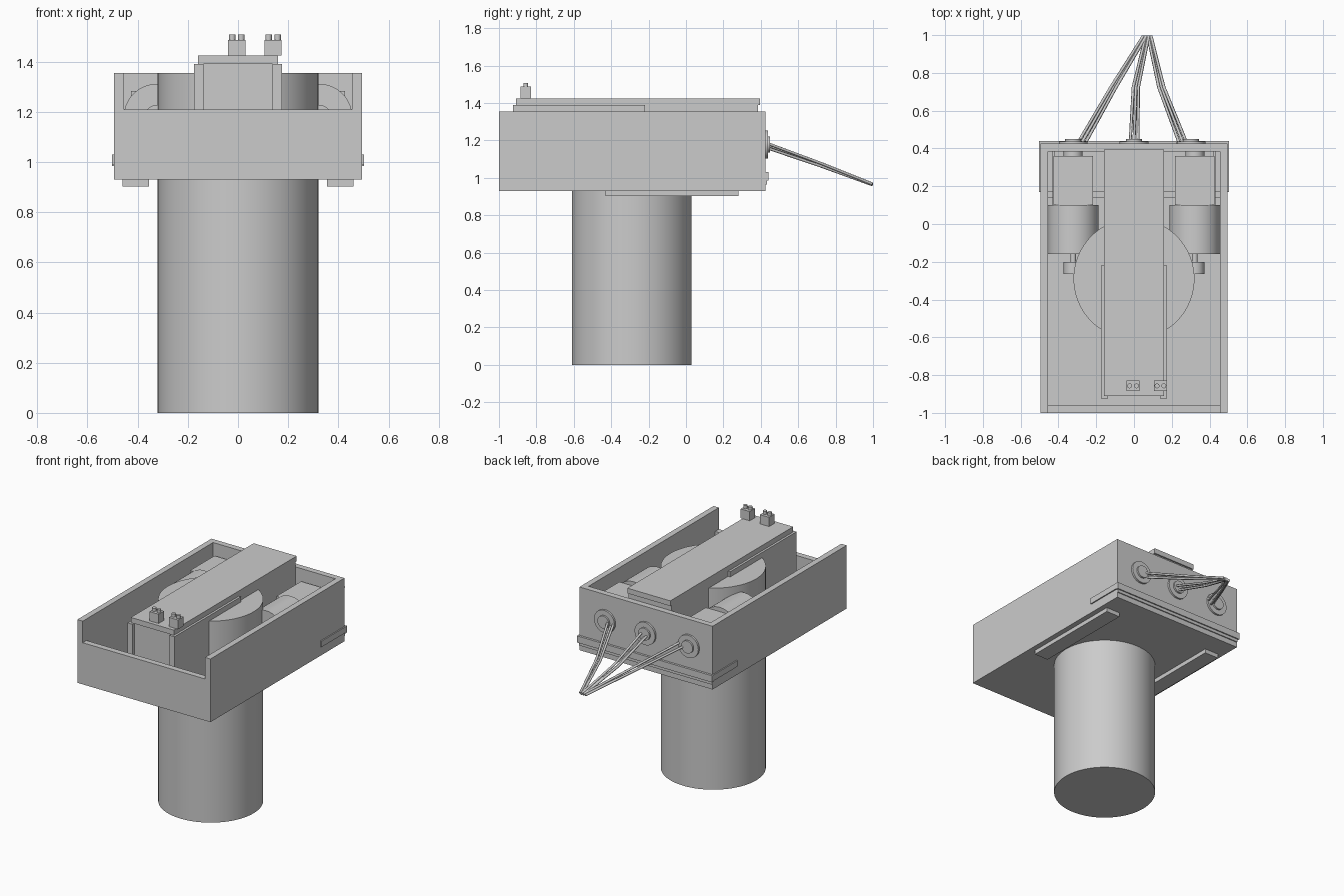
import bpy, math
from mathutils import Vector

cube = bpy.data.objects.get("Cube")
if cube:
    bpy.data.objects.remove(cube, do_unlink=True)

grey = bpy.data.materials.new("plain grey")
grey.use_nodes = True
grey.diffuse_color = (0.6, 0.6, 0.6, 1)
grey.node_tree.nodes["Principled BSDF"].inputs["Base Color"].default_value = (0.6, 0.6, 0.6, 1)


def box(name, x, y, z):
    """Box from (low, high) ranges on each axis."""
    bpy.ops.mesh.primitive_cube_add(size=1)
    o = bpy.context.object
    o.name = name
    o.data.materials.append(grey)
    for v in o.data.vertices:
        v.co = [(r[0] + r[1]) / 2 + c * (r[1] - r[0]) for r, c in zip((x, y, z), v.co)]
    return o


def rod(name, start, end, radius, sides=48):
    """Smooth-sided cylinder between two points."""
    a, b = Vector(start), Vector(end)
    bpy.ops.mesh.primitive_cylinder_add(vertices=sides, radius=radius,
                                        depth=(b - a).length, location=(a + b) / 2)
    o = bpy.context.object
    o.name = name
    o.rotation_euler = (b - a).to_track_quat("Z", "Y").to_euler()
    o.data.materials.append(grey)
    bpy.ops.object.shade_smooth_by_angle(angle=math.radians(35))
    return o


def wire(name, points, radius=0.008):
    curve = bpy.data.curves.new(name, "CURVE")
    curve.dimensions = "3D"
    curve.bevel_depth = radius
    curve.bevel_resolution = 1
    curve.use_fill_caps = True
    spline = curve.splines.new("POLY")
    spline.points.add(len(points) - 1)
    for p, co in zip(spline.points, points):
        p.co = (*co, 1)
    curve.materials.append(grey)
    bpy.context.collection.objects.link(bpy.data.objects.new(name, curve))


# Open tray with a lower front wall
W, IN = 0.495, 0.455
BASE, FLOOR, RIM = 0.93, 0.965, 1.355
BACK = 0.425
box("tray_floor", (-W, W), (-1, BACK), (BASE, FLOOR))
box("front_wall", (-IN, IN), (-1, -0.96), (FLOOR, 1.21))
box("back_wall", (-IN, IN), (0.385, BACK), (FLOOR, RIM))

# Large canister running down through the tray
rod("canister", (0, -0.29, 0), (0, -0.29, RIM), 0.32, 96)

# Central module with its cover
box("module_body", (-0.16, 0.16), (-0.9, 0.385), (FLOOR, 1.39))
box("module_cover", (-0.16, 0.16), (-0.91, 0.395), (1.39, 1.425))

AXIS_X, AXIS_Z = 0.322, 1.178
for side, s in (("left", 1), ("right", -1)):
    def span(a, b):
        return tuple(sorted((s * a, s * b)))

    # Tray sides and underside runners
    box(side + "_wall", span(IN, W), (-1, BACK), (FLOOR, RIM))
    box(side + "_runner", span(0.355, 0.46), (-0.43, 0.28), (0.902, BASE))
    box(side + "_trim", span(W, 0.503), (0.17, 0.44), (0.99, 1.03))
    box(side + "_module_bracket", span(0.138, 0.175), (-0.925, -0.22), (FLOOR, 1.39))

    # Motor, gearbox, shaft and pulley
    x = s * AXIS_X
    rod(side + "_motor", (x, -0.16, AXIS_Z), (x, 0.1, AXIS_Z), 0.134, 64)
    box(side + "_gearbox", span(AXIS_X - 0.105, AXIS_X + 0.105), (0.1, 0.36),
        (AXIS_Z - 0.105, AXIS_Z + 0.105))
    rod(side + "_shaft", (x, -0.2, AXIS_Z), (x, -0.16, AXIS_Z), 0.015, 20)
    rod(side + "_pulley", (x, -0.265, AXIS_Z), (x, -0.2, AXIS_Z), 0.05)
    rod(side + "_motor_coupling", (x, 0.36, AXIS_Z), (x, 0.385, AXIS_Z), 0.05)
    box(side + "_floor_rib", span(0.16, IN), (0.14, 0.175), (FLOOR, 0.985))
    box(side + "_motor_rail", span(0.42, 0.432), (0.1, 0.385), (FLOOR, 1.1))

# Band across the back
box("back_trim", (-0.503, 0.503), (BACK, 0.44), (0.985, 1.03))
box("back_lower_lip", (-W, W), (BACK, 0.432), (0.965, 0.985))

# Two terminals on top of the module
for i, x in enumerate((-0.005, 0.14)):
    box(f"terminal_{i + 1}", (x - 0.034, x + 0.034), (-0.885, -0.828), (1.425, 1.487))
    for d in (-0.018, 0.018):
        rod("terminal_pin", (x + d, -0.857, 1.487), (x + d, -0.857, 1.508), 0.013, 20)

# Cable glands and wires gathered to one point
for i, x in enumerate((-AXIS_X, 0, AXIS_X - 0.02)):
    rod(f"gland_flange_{i + 1}", (x, BACK, AXIS_Z), (x, 0.438, AXIS_Z), 0.076)
    rod(f"gland_collar_{i + 1}", (x, 0.438, AXIS_Z), (x, 0.45, AXIS_Z), 0.042)
    for dx, dz in ((-0.02, 0.0), (0.02, 0.01), (0.0, -0.015)):
        start = Vector((x * 0.85 + dx, 0.435, AXIS_Z - 0.004 + dz))
        end = Vector((0.07 + dx * 0.4 + x * 0.04, 0.995, 0.966 + dz * 0.2))
        knee = start.lerp(end, 0.5) + Vector((-0.025 if i else 0.0, 0.01, 0))
        wire(f"wire_{i + 1}", (start, knee, end))
